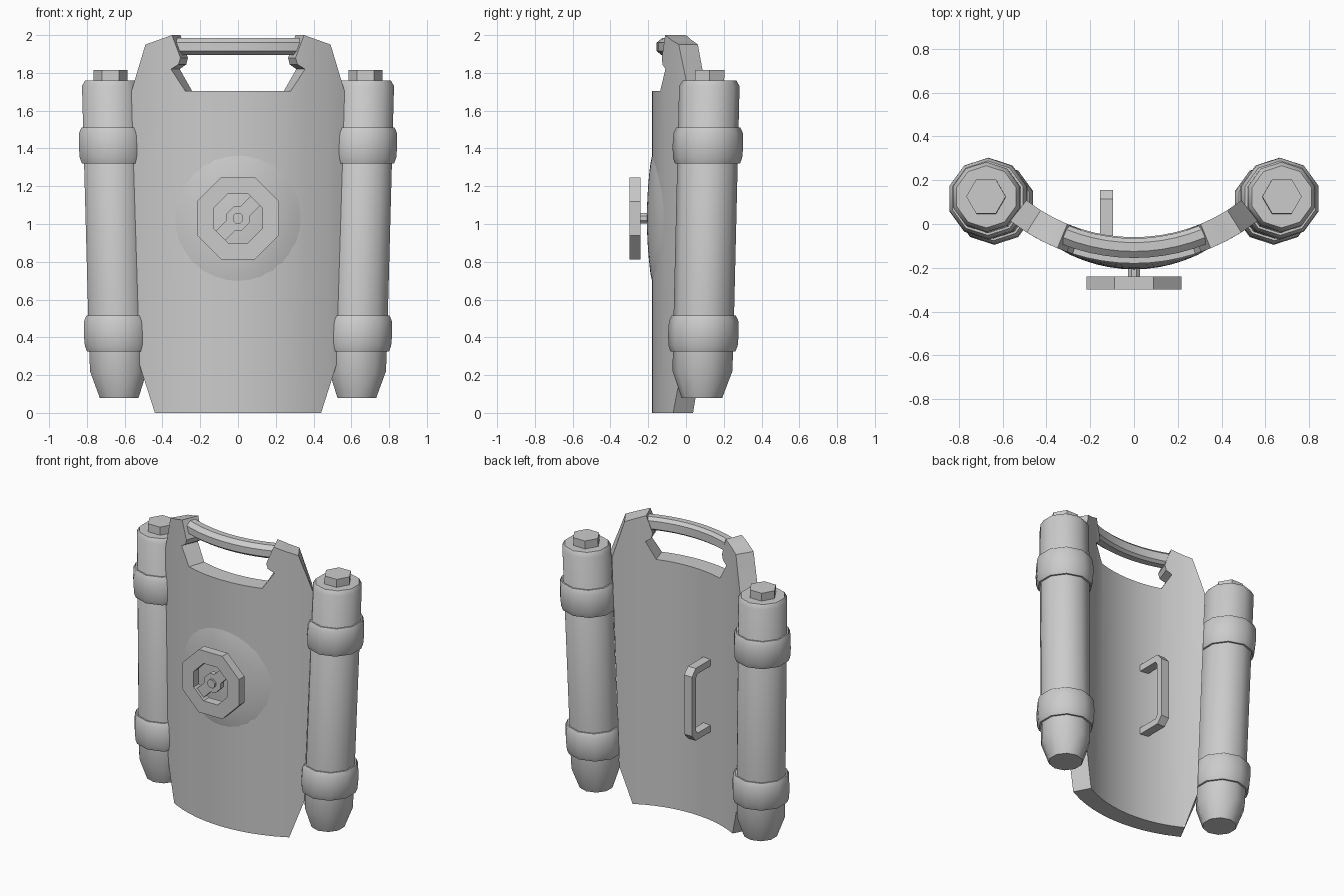
import bpy, bmesh, math
from mathutils import Vector, Matrix

if "Cube" in bpy.data.objects:
    bpy.data.objects.remove(bpy.data.objects["Cube"])

CY, R_OUT, R_IN = 0.74, 0.92, 0.80   # bend centre and plate radii

mat = bpy.data.materials.new("plain_grey")
mat.diffuse_color = (0.6, 0.6, 0.6, 1)
mat.use_nodes = True
mat.node_tree.nodes["Principled BSDF"].inputs["Base Color"].default_value = mat.diffuse_color


def finish(name, bm, smooth=30):
    bmesh.ops.recalc_face_normals(bm, faces=bm.faces)
    me = bpy.data.meshes.new(name)
    bm.to_mesh(me)
    bm.free()
    me.materials.append(mat)
    ob = bpy.data.objects.new(name, me)
    bpy.context.collection.objects.link(ob)
    if smooth:
        bpy.ops.object.select_all(action='DESELECT')
        ob.select_set(True)
        bpy.context.view_layer.objects.active = ob
        bpy.ops.object.shade_smooth_by_angle(angle=math.radians(smooth))
    return ob


def prism(bm, pts, depth):
    """Extrude a closed outline of 3D points along a vector."""
    f = bm.faces.new([bm.verts.new(p) for p in pts])
    ext = bmesh.ops.extrude_face_region(bm, geom=[f], use_keep_orig=True)
    bmesh.ops.translate(bm, vec=depth, verts=[v for v in ext['geom'] if isinstance(v, bmesh.types.BMVert)])


def slice_and_bend(bm, step=0.07, half=8):
    """Cut into vertical strips, then wrap flat (x, y) around the bend axis."""
    for i in range(-half, half + 1):
        bmesh.ops.bisect_plane(bm, geom=bm.verts[:] + bm.edges[:] + bm.faces[:],
                               plane_co=(i * step, 0, 0), plane_no=(1, 0, 0))
    for v in bm.verts:
        a = math.asin(v.co.x / R_OUT)
        r = CY - v.co.y
        v.co.x, v.co.y = r * math.sin(a), CY - r * math.cos(a)


def lathe(bm, prof, sides, start, mtx):
    """Revolve (radius, height) points about z with closed ends."""
    rings = []
    for r, z in prof:
        rings.append([bm.verts.new(mtx @ Vector((r * math.cos(start + k * math.tau / sides),
                                                 r * math.sin(start + k * math.tau / sides), z)))
                      for k in range(sides)])
    for a, b in zip(rings, rings[1:]):
        for k in range(sides):
            n = (k + 1) % sides
            bm.faces.new((a[k], a[n], b[n], b[k]))
    bm.faces.new(rings[0])
    bm.faces.new(rings[-1])


# curved plate with notched opening at the top
half = [(0.44, 0), (0.52, 0.25), (0.565, 1.70), (0.49, 1.95), (0.35, 2.0),
        (0.305, 1.88), (0.315, 1.845), (0.355, 1.82), (0.28, 1.705)]
outline = half + [(-x, z) for x, z in reversed(half)]
bm = bmesh.new()
prism(bm, [(x, CY - R_OUT, z) for x, z in outline], Vector((0, R_OUT - R_IN, 0)))
slice_and_bend(bm)
finish("plate", bm)

# carrying bar across the opening
bm = bmesh.new()
bar = [(-0.065, 1.91), (-0.065, 1.965), (-0.085, 1.985), (-0.125, 1.985),
       (-0.155, 1.96), (-0.155, 1.915), (-0.13, 1.895), (-0.085, 1.895)]
prism(bm, [(-0.345, y, z) for y, z in bar], Vector((0.69, 0, 0)))
slice_and_bend(bm)
finish("top_bar", bm)

# shallow bulge on the plate front
HZ = 1.03
bm = bmesh.new()
rad, n = 0.35, 32
rings = []
for j in range(1, 7):
    r, ring = rad * j / 6, []
    for k in range(n):
        x, z = r * math.cos(k * math.tau / n), r * math.sin(k * math.tau / n)
        y = CY - math.sqrt(R_OUT ** 2 - x * x) - 0.027 * (1 - (j / 6) ** 2) + (0.004 if j == 6 else 0)
        ring.append(bm.verts.new((x, y, HZ + z)))
    rings.append(ring)
mid = bm.verts.new((0, CY - R_OUT - 0.027, HZ))
for k in range(n):
    m = (k + 1) % n
    bm.faces.new((mid, rings[0][m], rings[0][k]))
    for a, b in zip(rings, rings[1:]):
        bm.faces.new((a[k], a[m], b[m], b[k]))
dome = finish("bulge", bm)
if sum(p.normal.y for p in dome.data.polygons) > 0:
    dome.data.flip_normals()

# octagonal hand wheel rim
bm = bmesh.new()
loops = []
for r, y in ((0.235, -0.30), (0.235, -0.24), (0.14, -0.24), (0.14, -0.30)):
    loops.append([bm.verts.new((r * math.cos((k + .5) * math.tau / 8), y,
                                HZ + r * math.sin((k + .5) * math.tau / 8))) for k in range(8)])
for a, b in zip(loops, loops[1:] + loops[:1]):
    for k in range(8):
        m = (k + 1) % 8
        bm.faces.new((a[k], a[m], b[m], b[k]))
finish("wheel_rim", bm, 0)

# diagonal spoke with a wider middle
bm = bmesh.new()
side = [(-0.14, 0.035), (-0.055, 0.035), (-0.03, 0.06), (0.03, 0.06), (0.055, 0.035), (0.14, 0.035)]
shape = side + [(-u, -v) for u, v in side]
c = math.sqrt(0.5)
prism(bm, [((u - v) * c, -0.28, HZ + (u + v) * c) for u, v in shape], Vector((0, 0.035, 0)))
finish("wheel_spoke", bm, 0)

# axle of the wheel
bm = bmesh.new()
lathe(bm, [(0.03, 0.17), (0.03, 0.295)], 8, math.pi / 8,
      Matrix.Translation((0, 0, HZ)) @ Matrix.Rotation(math.pi / 2, 4, 'X'))
finish("wheel_axle", bm, 0)

# grip handle on the back
bm = bmesh.new()
arc = [(-0.08, 0.25), (0.115, 0.25), (0.155, 0.205)]
inner = [(-0.08, 0.205), (0.095, 0.205), (0.11, 0.185)]
grip = arc + [(y, -z) for y, z in reversed(arc)] + [(y, -z) for y, z in inner] + list(reversed(inner))
prism(bm, [(-0.155, y, 0.86 + z) for y, z in grip], Vector((0.06, 0, 0)))
finish("back_handle", bm, 0)

# tilted side cylinders with clamps and hex caps
body = [(0.108, 0.08), (0.158, 0.22), (0.16, 0.35), (0.16, 1.73), (0.142, 1.76)]
clamp = [(0.155, 0), (0.172, 0.0), (0.183, 0.03), (0.187, 0.09), (0.184, 0.16), (0.17, 0.19), (0.155, 0.19)]
for s, label in ((-1, "left"), (1, "right")):
    shear = Matrix(((1, 0, s * 0.027, s * 0.627), (0, 1, 0.024, 0.082), (0, 0, 1, 0), (0, 0, 0, 1)))
    bm = bmesh.new()
    lathe(bm, body, 10, math.pi / 2, shear)
    finish(label + "_cylinder", bm, 40)
    for z0, where in ((0.325, "lower"), (1.32, "upper")):
        bm = bmesh.new()
        lathe(bm, [(r, z + z0) for r, z in clamp], 10, math.pi / 2, shear)
        finish(f"{label}_{where}_clamp", bm, 60)
    bm = bmesh.new()
    lathe(bm, [(0.09, 1.75), (0.09, 1.815)], 6, 0, shear)
    finish(label + "_hex_cap", bm, 0)
